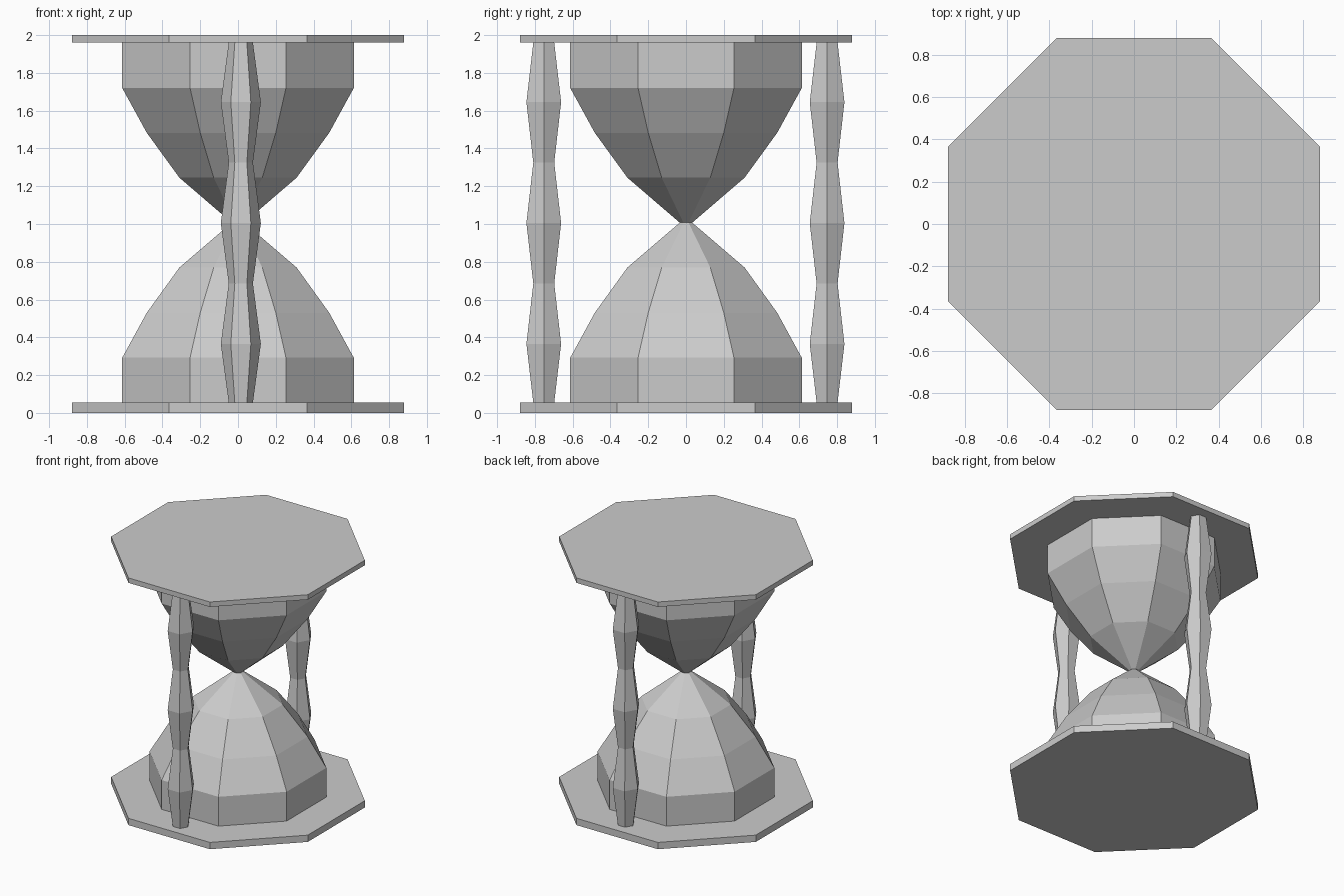
import bpy, bmesh, math

if "Cube" in bpy.data.objects:
    bpy.data.objects.remove(bpy.data.objects["Cube"])


def lathe(name, profile, sides, turn=0.0, loc=(0, 0)):
    """Capped, flat-shaded stack of polygon rings from (corner radius, z) pairs."""
    bm = bmesh.new()
    rings = []
    for r, z in profile:
        rings.append([bm.verts.new((r * math.cos(turn + math.tau * i / sides),
                                    r * math.sin(turn + math.tau * i / sides), z))
                      for i in range(sides)])
    for a, b in zip(rings, rings[1:]):
        for i in range(sides):
            j = (i + 1) % sides
            bm.faces.new((a[i], a[j], b[j], b[i]))
    bm.faces.new(rings[0][::-1])
    bm.faces.new(rings[-1])
    bmesh.ops.recalc_face_normals(bm, faces=bm.faces)
    mesh = bpy.data.meshes.new(name)
    bm.to_mesh(mesh)
    bm.free()
    obj = bpy.data.objects.new(name, mesh)
    obj.location = (loc[0], loc[1], 0)
    bpy.context.collection.objects.link(obj)
    return obj


def octagon(name, profile):
    """Octagonal part given by flat-to-centre distances, flats facing the axes."""
    k = 1 / math.cos(math.pi / 8)
    return lathe(name, [(a * k, z) for a, z in profile], 8, math.pi / 8)


BASE_TOP, LID_BOTTOM = 0.055, 1.96

# End plates
octagon("bottom_plate", [(0.88, 0), (0.88, BASE_TOP)])
octagon("top_plate", [(0.88, LID_BOTTOM), (0.88, 2.0)])

# Glass bulbs meeting at the narrow neck
octagon("lower_bulb", [(0.613, BASE_TOP), (0.613, 0.292), (0.483, 0.53),
                       (0.31, 0.77), (0.033, 1.007)])
octagon("upper_bulb", [(0.033, 1.007), (0.31, 1.245), (0.483, 1.483),
                       (0.613, 1.72), (0.613, LID_BOTTOM)])

# Turned hexagonal posts, alternating narrow and wide
heights = [BASE_TOP, 0.365, 0.685, 1.005, 1.325, 1.645, LID_BOTTOM]
post = [(0.106 if i % 2 else 0.064, z) for i, z in enumerate(heights)]
for name, y in (("front_post", -0.753), ("back_post", 0.747)):
    lathe(name, post, 6, loc=(0.015, y))
